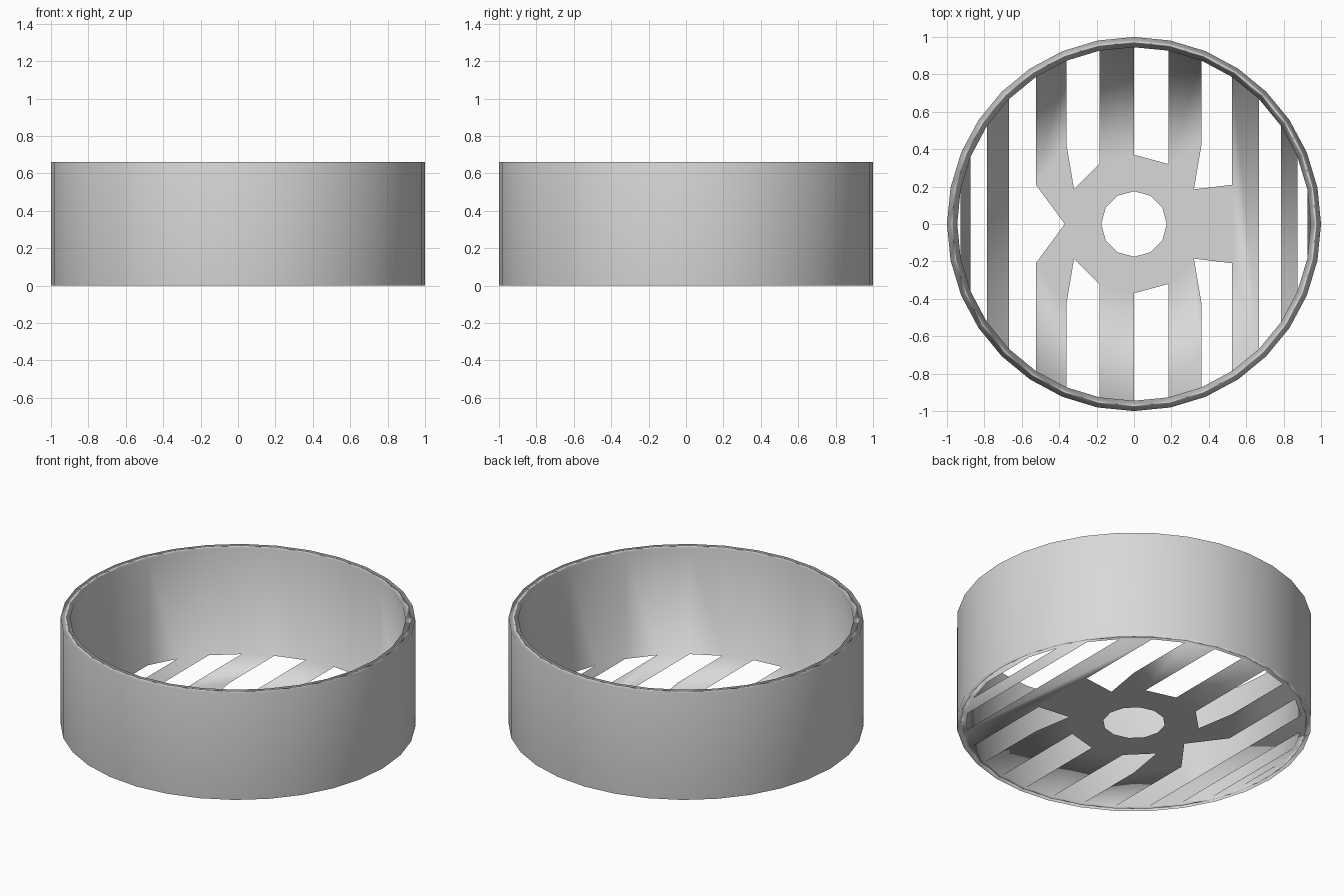
import bpy
import bmesh
from math import sin, cos, pi
from mathutils import Vector

cube = bpy.data.objects.get("Cube")
if cube:
    bpy.data.objects.remove(cube, do_unlink=True)

SIDES, HUB_SIDES = 32, 12
OUTER, INNER, HEIGHT = 1.0, 0.945, 0.66
HUB, HOLE = 0.37, 0.175


def polar(radius, k, sides):
    a = 2 * pi * k / sides
    return (radius * sin(a), radius * cos(a))


def rim(k):
    return polar(INNER, k, SIDES)


def hub(k):
    return polar(HUB, k, HUB_SIDES)


def flip(points):
    return [(x, -y) for x, y in points]


bm = bmesh.new()


def add_face(points):
    return bm.faces.new([bm.verts.new(p) for p in points])


def add_floor(points):
    face = add_face([(x, y, 0) for x, y in points])
    face.normal_update()
    if face.normal.z < 0:
        face.normal_flip()


# Wall: rectangular section swept around the ring, facing out of the solid
section = [(INNER, 0), (OUTER, 0), (OUTER, HEIGHT), (INNER, HEIGHT)]
for k in range(SIDES):
    for i in range(4):
        (r0, z0), (r1, z1) = section[i], section[(i + 1) % 4]
        add_face([(*polar(r0, k, SIDES), z0), (*polar(r1, k, SIDES), z1),
                  (*polar(r1, k + 1, SIDES), z1), (*polar(r0, k + 1, SIDES), z0)])

# Hub plate with a round hole
for k in range(HUB_SIDES):
    add_floor([hub(k), hub(k + 1), polar(HOLE, k + 1, HUB_SIDES), polar(HOLE, k, HUB_SIDES)])

# Slats that reach from the wall to the hub, mirrored front to back
elbow = (rim(3)[0], 0.21)
knee = (rim(2)[0], 0.43)
half_slats = [
    [rim(-3), rim(-2), (-knee[0], knee[1]), hub(-2), hub(-3), (-elbow[0], elbow[1])],
    [rim(-1), rim(0), hub(0), hub(-1)],
    [rim(1), rim(2), knee, hub(2), hub(1)],
]
for slat in half_slats:
    add_floor(slat)
    add_floor(flip(slat))

# Slats that cross the whole floor
for a, b in ((-7, -6), (-5, -4), (5, 6)):
    add_floor([rim(a), rim(b)] + flip([rim(b), rim(a)]))
add_floor([elbow, rim(3), rim(4)] + flip([rim(4), rim(3), elbow]))
add_floor([hub(2), elbow] + flip([elbow, hub(2)]) + [hub(3)])
add_floor([rim(7), rim(8), rim(9)])

bmesh.ops.remove_doubles(bm, verts=bm.verts[:], dist=0.0005)
bm.normal_update()
for face in bm.faces:
    face.smooth = True

# Area-weighted normals keep the wall even and soften the rim
normals = []
for v in bm.verts:
    total = Vector()
    for face in v.link_faces:
        total += face.normal * face.calc_area()
    normals.append(total.normalized())

mesh = bpy.data.meshes.new("slatted_basket")
bm.to_mesh(mesh)
bm.free()
mesh.normals_split_custom_set_from_vertices(normals)

basket = bpy.data.objects.new("slatted_basket", mesh)
bpy.context.collection.objects.link(basket)

# Plain grey finish
grey = bpy.data.materials.new("light_grey")
grey.use_nodes = True
color = (0.69, 0.69, 0.69, 1)
grey.diffuse_color = color
grey.node_tree.nodes["Principled BSDF"].inputs["Base Color"].default_value = color
mesh.materials.append(grey)
